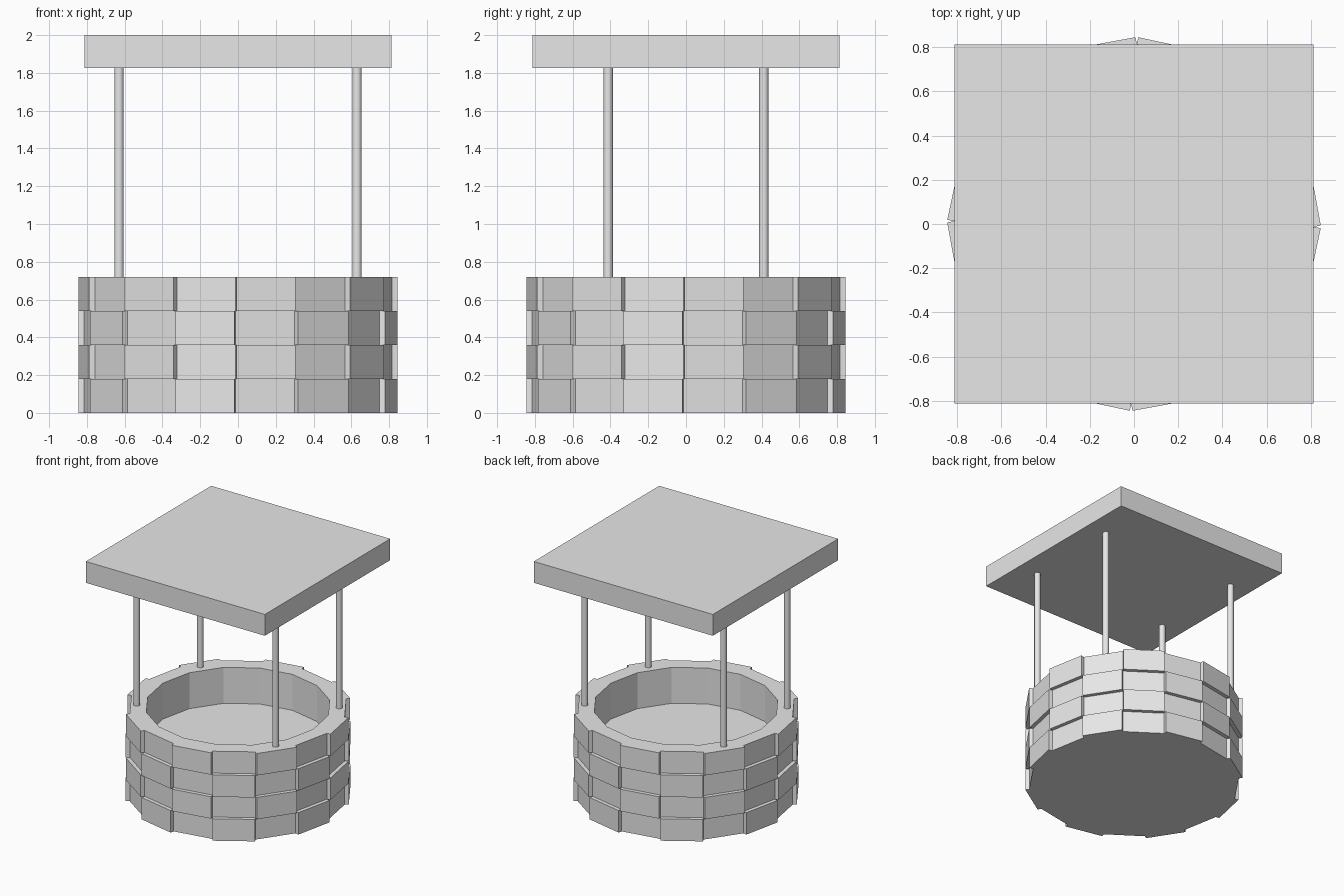
import bpy, bmesh
from math import sin, cos, pi, radians

cube = bpy.data.objects.get("Cube")
if cube:
    bpy.data.objects.remove(cube, do_unlink=True)

SIDES, ROWS = 16, 4
OUTER, INNER = 0.815, 0.69
WALL_TOP, FLOOR = 0.72, 0.425
RELIEF = 0.031
TWIST = radians(-0.9)

stone = bpy.data.materials.new("light_grey")
stone.use_nodes = True
grey = (0.8, 0.8, 0.8, 1)
stone.diffuse_color = grey
stone.node_tree.nodes["Principled BSDF"].inputs["Base Color"].default_value = grey


def finish(bm, name):
    bmesh.ops.recalc_face_normals(bm, faces=bm.faces)
    mesh = bpy.data.meshes.new(name)
    bm.to_mesh(mesh)
    bm.free()
    mesh.materials.append(stone)
    obj = bpy.data.objects.new(name, mesh)
    bpy.context.collection.objects.link(obj)
    return obj


def ring(bm, radius, z):
    angles = [-pi / 2 + TWIST + 2 * pi * i / SIDES for i in range(SIDES)]
    return [bm.verts.new((radius * cos(a), radius * sin(a), z)) for a in angles]


def bridge(bm, a, b):
    return [bm.faces.new((a[i], a[(i + 1) % SIDES], b[(i + 1) % SIDES], b[i]))
            for i in range(SIDES)]


# Well wall: stacked rows, rim, inner wall and floor
bm = bmesh.new()
rings = [ring(bm, OUTER, WALL_TOP * r / ROWS) for r in range(ROWS + 1)]
bm.faces.new(rings[0][::-1])
raised = []
for row in range(ROWS):
    faces = bridge(bm, rings[row], rings[row + 1])
    raised += faces[(row + 1) % 2::2]
rim, floor = ring(bm, INNER, WALL_TOP), ring(bm, INNER, FLOOR)
bridge(bm, rings[-1], rim)
bridge(bm, rim, floor)
bm.faces.new(floor)

# Alternate stones stand proud, staggered from row to row
bm.normal_update()
for face in raised:
    normal = face.normal.copy()
    block = bmesh.ops.extrude_face_region(bm, geom=[face])["geom"]
    verts = [v for v in block if isinstance(v, bmesh.types.BMVert)]
    bmesh.ops.translate(bm, verts=verts, vec=normal * RELIEF)
    if face.is_valid:
        bm.faces.remove(face)
finish(bm, "well_wall")

# Four round posts standing on the rim
for side, sx in (("right", -1), ("left", 1)):
    for end, sy in (("front", -1), ("back", 1)):
        bpy.ops.mesh.primitive_cylinder_add(
            vertices=16, radius=0.025, depth=1.13, location=(sx * 0.63, sy * 0.412, 1.275))
        post = bpy.context.object
        post.name = f"{end}_{side}_post"
        post.data.materials.append(stone)
        bpy.ops.object.shade_smooth_by_angle()

# Flat slab roof
bm = bmesh.new()
bmesh.ops.create_cube(bm, size=1)
bmesh.ops.scale(bm, verts=bm.verts, vec=(1.625, 1.625, 0.175))
bmesh.ops.translate(bm, verts=bm.verts, vec=(0, 0, 1.9125))
finish(bm, "roof_slab")
